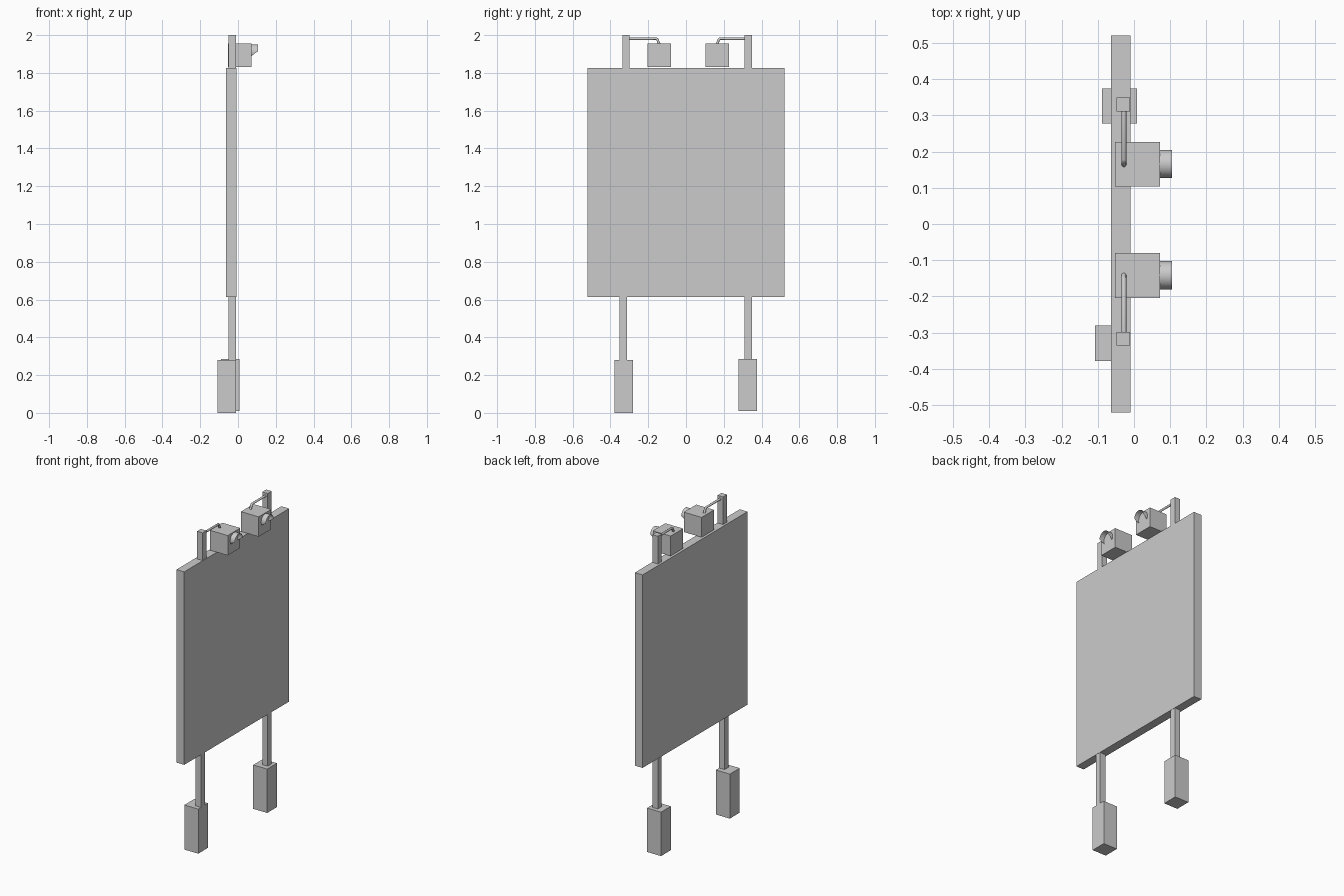
import bpy, bmesh, math
from mathutils import Vector

if "Cube" in bpy.data.objects:
    bpy.data.objects.remove(bpy.data.objects["Cube"])


def add_mesh(name, bm):
    me = bpy.data.meshes.new(name)
    bm.to_mesh(me)
    bm.free()
    ob = bpy.data.objects.new(name, me)
    bpy.context.collection.objects.link(ob)
    return ob


def box(name, x, y, z):
    """Box from (min, max) pairs."""
    bm = bmesh.new()
    bmesh.ops.create_cube(bm, size=1)
    for v in bm.verts:
        v.co = [lo + (c + 0.5) * (hi - lo) for c, (lo, hi) in zip(v.co, (x, y, z))]
    return add_mesh(name, bm)


def visor(name, y, z, r, x0, x1):
    """Open pipe along x whose lower front is cut away on a slant."""
    n = 32
    bm = bmesh.new()
    back, front = [], []
    for i in range(n):
        a = 2 * math.pi * i / n
        back.append(bm.verts.new((x0 - 0.01, y + r * math.cos(a), z + r * math.sin(a))))
        front.append(bm.verts.new((x1, y + r * math.cos(a), z + r * math.sin(a))))
    for i in range(n):
        j = (i + 1) % n
        bm.faces.new((back[i], back[j], front[j], front[i]))
    # slanted cut from the mid front down to the lamp face
    a, b = Vector((x1, y, z + 0.002)), Vector((x0, y, z - 0.022))
    normal = Vector((b.z - a.z, 0, a.x - b.x)) * -1
    bmesh.ops.bisect_plane(bm, geom=bm.verts[:] + bm.edges[:] + bm.faces[:],
                           plane_co=a, plane_no=normal, clear_outer=True)
    bmesh.ops.recalc_face_normals(bm, faces=bm.faces[:])
    ob = add_mesh(name, bm)
    for p in ob.data.polygons:
        p.use_smooth = True
    return ob


def rod(name, points, radius):
    cu = bpy.data.curves.new(name, 'CURVE')
    cu.dimensions = '3D'
    cu.bevel_depth = radius
    cu.bevel_resolution = 3
    cu.use_fill_caps = True
    sp = cu.splines.new('POLY')
    sp.points.add(len(points) - 1)
    for p, co in zip(sp.points, points):
        p.co = (*co, 1)
    ob = bpy.data.objects.new(name, cu)
    bpy.context.collection.objects.link(ob)
    return ob


# sign board
box("board", (-0.063, -0.009), (-0.521, 0.521), (0.613, 1.826))

# per side: foot x, foot y, foot z, lower post y, upper post y, lamp centre y
sides = {
    "left": ((-0.108, -0.011), (-0.379, -0.281), (0.0, 0.28),
             (-0.352, -0.313), (-0.336, -0.298), -0.1425),
    "right": ((-0.089, 0.008), (0.278, 0.375), (0.01, 0.286),
              (0.311, 0.350), (0.311, 0.350), 0.165),
}
POST_X = (-0.049, -0.011)
for side, (fx, fy, fz, low_y, up_y, ly) in sides.items():
    s = 1 if ly > 0 else -1
    # ground block and posts
    box(side + "_foot", fx, fy, fz)
    box(side + "_lower_post", POST_X, low_y, (fz[1] - 0.005, 0.615))
    box(side + "_upper_post", POST_X, up_y, (1.82, 2.0))
    # lamp housing and its visor
    box(side + "_lamp", (-0.052, 0.072), (ly - 0.062, ly + 0.062), (1.83, 1.955))
    visor(side + "_visor", ly + 0.001, 1.912, 0.039, 0.072, 0.105)
    # bent arm from post to lamp
    inner = up_y[0] if s > 0 else up_y[1]
    rod(side + "_arm", [(-0.028, inner + s * 0.01, 1.981),
                        (-0.028, ly + s * 0.014, 1.981),
                        (-0.028, ly + s * 0.009, 1.977),
                        (-0.028, ly - s * 0.004, 1.945)], 0.007)
